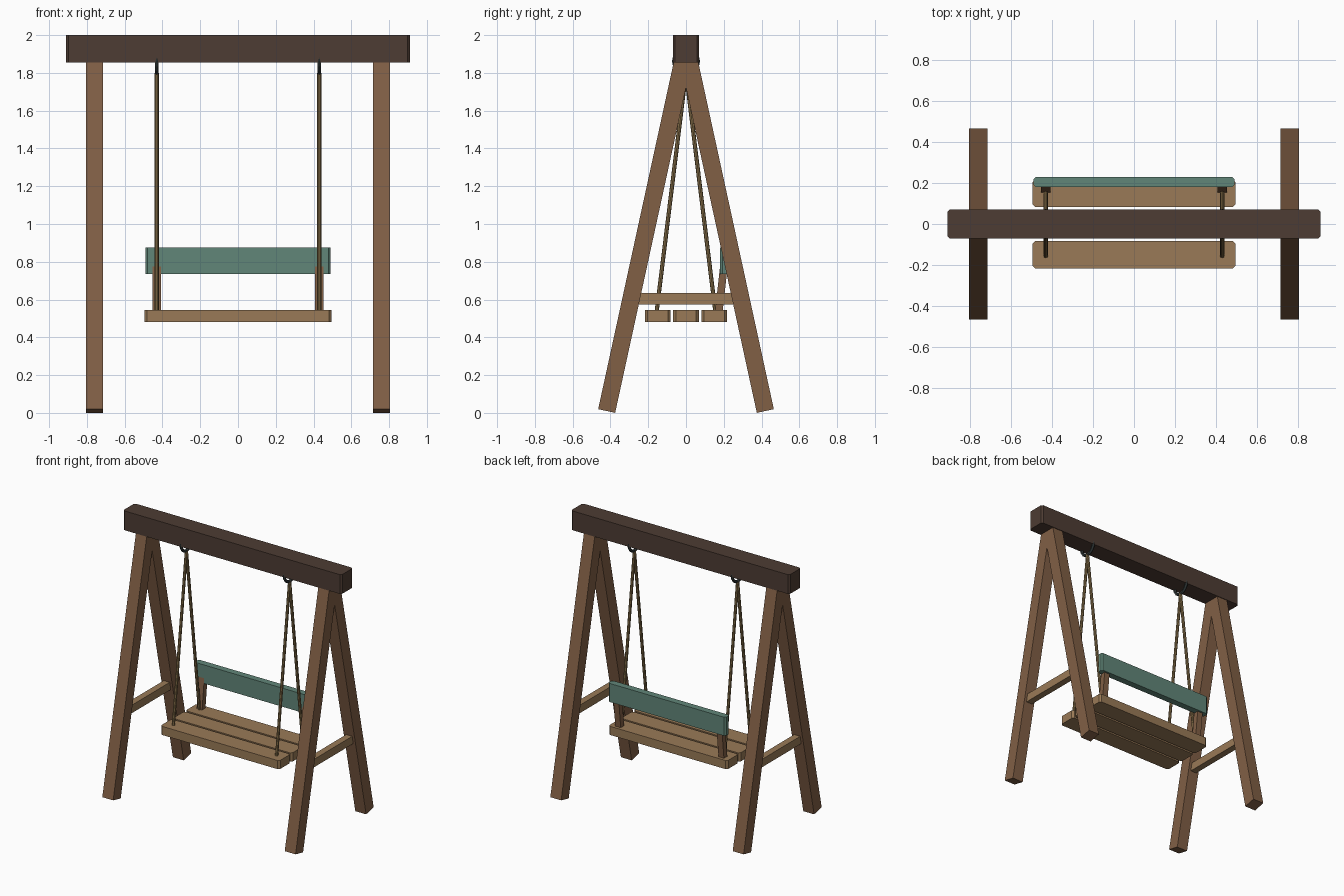
import bpy, bmesh, math
from mathutils import Vector, Matrix

if "Cube" in bpy.data.objects:
    bpy.data.objects.remove(bpy.data.objects["Cube"])


def material(name, rgb):
    m = bpy.data.materials.new(name)
    m.diffuse_color = (*rgb, 1)
    m.use_nodes = True
    m.node_tree.nodes["Principled BSDF"].inputs["Base Color"].default_value = m.diffuse_color
    return m


DARK = material("dark_wood", (0.075, 0.045, 0.033))
BROWN = material("brown_wood", (0.22, 0.115, 0.06))
TAN = material("tan_wood", (0.32, 0.195, 0.095))
GREEN = material("green_paint", (0.12, 0.24, 0.19))
ROPE = material("rope", (0.27, 0.18, 0.075))
METAL = material("metal", (0.035, 0.045, 0.045))


def finish(name, bm, mat):
    bmesh.ops.recalc_face_normals(bm, faces=bm.faces)
    mesh = bpy.data.meshes.new(name)
    bm.to_mesh(mesh)
    bm.free()
    mesh.materials.append(mat)
    ob = bpy.data.objects.new(name, mesh)
    bpy.context.collection.objects.link(ob)
    return ob


def box(name, size, loc, mat, chamfer=0.0, tilt=0.0):
    """Box with optional chamfer on its vertical edges, tilted about x."""
    bm = bmesh.new()
    bmesh.ops.create_cube(bm, size=1, matrix=Matrix.Diagonal((*size, 1)))
    if chamfer:
        edges = [e for e in bm.edges
                 if abs(e.verts[0].co.z - e.verts[1].co.z) > size[2] / 2]
        bmesh.ops.bevel(bm, geom=edges, offset=chamfer, segments=1,
                        affect='EDGES', profile=0.5)
    bm.transform(Matrix.Translation(loc) @ Matrix.Rotation(tilt, 4, 'X'))
    return finish(name, bm, mat)


def rod(name, a, b, radius, mat, sides=8):
    a, b = Vector(a), Vector(b)
    bm = bmesh.new()
    bmesh.ops.create_cone(bm, cap_ends=True, segments=sides, radius1=radius,
                          radius2=radius, depth=(b - a).length)
    rot = (b - a).to_track_quat('Z', 'Y').to_matrix().to_4x4()
    bm.transform(Matrix.Translation((a + b) / 2) @ rot)
    return finish(name, bm, mat)


# top beam
box("top_beam", (1.82, 0.14, 0.145), (0, 0, 1.9275), DARK, 0.012)

# seat slats and backrest
for i, label in enumerate(("front", "middle", "back")):
    box(f"{label}_seat_slat", (0.99, 0.135, 0.065), (0, (i - 1) * 0.15, 0.513),
        TAN, 0.014)
box("backrest", (0.98, 0.05, 0.14), (0, 0.205, 0.805), GREEN, 0.012)

for sx, side in ((-1, "left"), (1, "right")):
    # A-frame legs
    for sy, end in ((-1, "front"), (1, "back")):
        low, high = Vector((0, sy * 0.42, 0.01)), Vector((0, sy * 0.015, 1.87))
        mid, d = (low + high) / 2, high - low
        box(f"{side}_{end}_leg", (0.09, 0.092, d.length),
            (sx * 0.76, mid.y, mid.z), BROWN, tilt=math.atan2(-d.y, d.z))
        # hanging ropes
        rod(f"{side}_{end}_rope", (sx * 0.43, 0, 1.80),
            (sx * 0.43, sy * 0.155, 0.54), 0.011, ROPE)
    # cross brace between the legs
    box(f"{side}_brace", (0.05, 0.54, 0.06), (sx * 0.76, 0, 0.605), TAN)
    # leaning backrest post
    box(f"{side}_back_post", (0.045, 0.04, 0.27), (sx * 0.43, 0.188, 0.665),
        BROWN, tilt=-0.11)
    # hanger ring
    bpy.ops.mesh.primitive_torus_add(
        major_radius=0.063, minor_radius=0.011, major_segments=16,
        minor_segments=6, location=(sx * 0.43, 0, 1.862),
        rotation=(0, math.pi / 2, 0))
    ring = bpy.context.object
    ring.name = f"{side}_hanger_ring"
    ring.data.materials.append(METAL)
